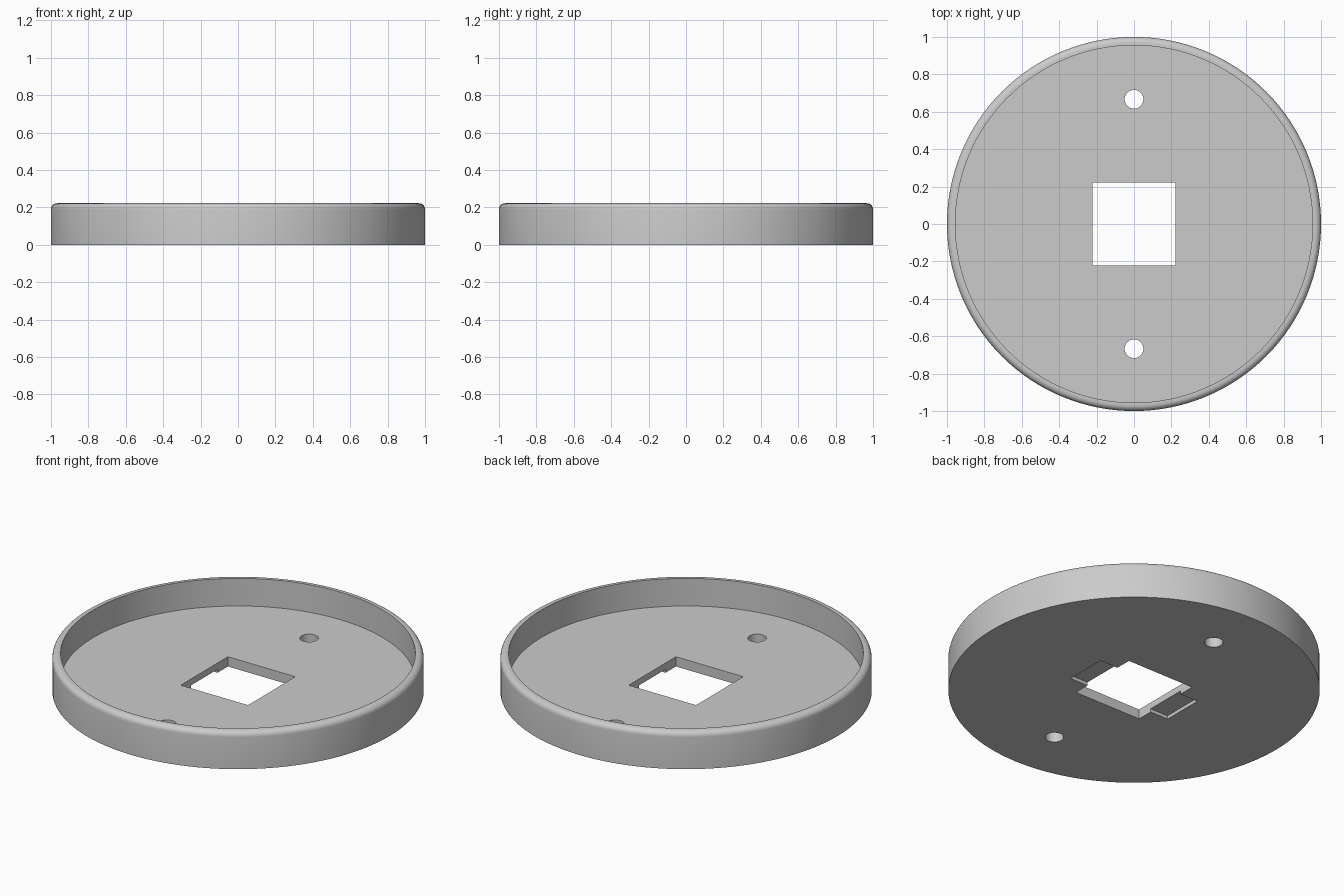
import bpy
import bmesh
from math import cos, sin, pi, radians

cube = bpy.data.objects.get("Cube")
if cube:
    bpy.data.objects.remove(cube, do_unlink=True)

HEIGHT, FLOOR, INNER, FILLET = 0.222, 0.058, 0.955, 0.032
SEGMENTS = 128

grey = bpy.data.materials.new("plain grey")
grey.use_nodes = True
colour = (0.6, 0.6, 0.6, 1)
grey.diffuse_color = colour
grey.node_tree.nodes["Principled BSDF"].inputs["Base Color"].default_value = colour


def lathe(name, profile):
    """Revolve an (r, z) profile, with both ends on the axis, around z."""
    bm = bmesh.new()
    verts = [bm.verts.new((r, 0, z)) for r, z in profile]
    edges = [bm.edges.new(pair) for pair in zip(verts, verts[1:])]
    bmesh.ops.spin(bm, geom=verts + edges, cent=(0, 0, 0), axis=(0, 0, 1),
                   angle=2 * pi, steps=SEGMENTS, use_duplicate=False)
    bmesh.ops.remove_doubles(bm, verts=bm.verts, dist=1e-5)
    bmesh.ops.recalc_face_normals(bm, faces=bm.faces)
    mesh = bpy.data.meshes.new(name)
    bm.to_mesh(mesh)
    bm.free()
    obj = bpy.data.objects.new(name, mesh)
    bpy.context.collection.objects.link(obj)
    return obj


def cut(target, cutter):
    """Subtract the cutter from the target and remove it."""
    cutter.hide_render = True
    mod = target.modifiers.new("cut", "BOOLEAN")
    mod.operation, mod.solver, mod.object = "DIFFERENCE", "EXACT", cutter
    bpy.context.view_layer.objects.active = target
    bpy.ops.object.modifier_apply(modifier=mod.name)
    bpy.data.objects.remove(cutter, do_unlink=True)


def box(size, z):
    bpy.ops.mesh.primitive_cube_add(size=1, location=(0, 0, z))
    obj = bpy.context.object
    obj.scale = size
    bpy.context.view_layer.update()
    return obj


# Shallow round tray with a rounded outer rim
rim = [(1 - FILLET + FILLET * cos(a), HEIGHT - FILLET + FILLET * sin(a))
       for a in (i * pi / 12 for i in range(7))]
tray = lathe("round_tray", [(0, 0), (1, 0), *rim,
                            (INNER, HEIGHT), (INNER, FLOOR), (0, FLOOR)])
tray.data.materials.append(grey)

# Square opening, and the shallow notches under its two sides
cut(tray, box((0.443, 0.443, 0.4), 0.05))
cut(tray, box((0.68, 0.25, 0.2), -0.08))

# Screw holes
for y in (-0.667, 0.667):
    bpy.ops.mesh.primitive_cylinder_add(vertices=40, radius=0.05, depth=0.4,
                                        location=(0, y, 0.05))
    cut(tray, bpy.context.object)

# Smooth the curved surfaces and keep the edges sharp
bpy.ops.object.select_all(action="DESELECT")
tray.select_set(True)
bpy.context.view_layer.objects.active = tray
bpy.ops.object.shade_smooth_by_angle(angle=radians(30))
